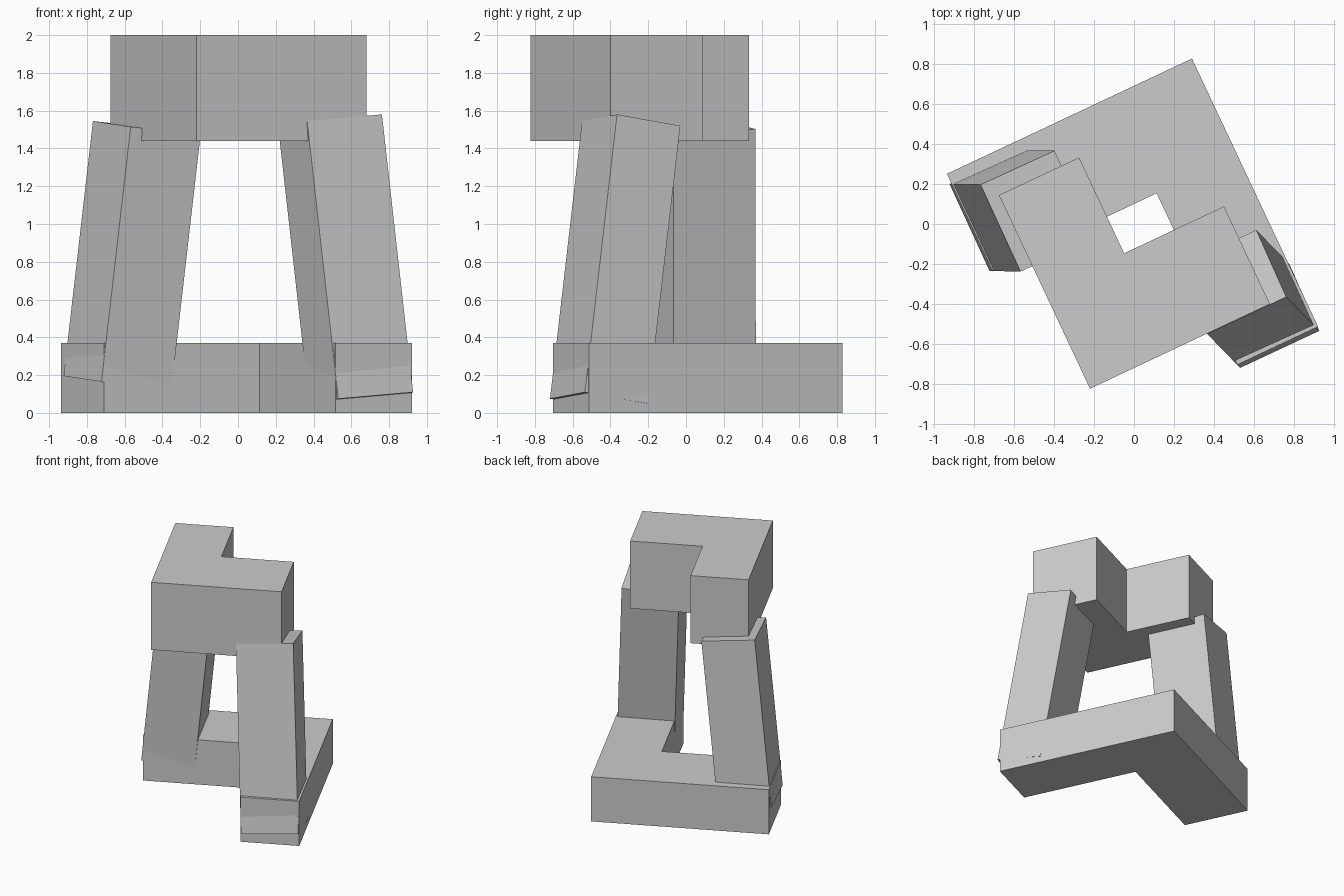
import bpy
import bmesh
from math import radians, cos, sin
from mathutils import Vector

if "Cube" in bpy.data.objects:
    bpy.data.objects.remove(bpy.data.objects["Cube"])

ANGLE = radians(25.2)
U = Vector((cos(ANGLE), sin(ANGLE), 0))    # along the rotated plan
V = Vector((sin(ANGLE), -cos(ANGLE), 0))   # towards the rotated front


def make_object(name, bm):
    bmesh.ops.recalc_face_normals(bm, faces=bm.faces)
    mesh = bpy.data.meshes.new(name)
    bm.to_mesh(mesh)
    bm.free()
    obj = bpy.data.objects.new(name, mesh)
    bpy.context.collection.objects.link(obj)
    return obj


def l_slab(name, corner, a, b, len_a, len_b, width_a, width_b, z0, z1):
    """Extruded L: arm along a (thickness width_a) and arm along b (width_b)."""
    corner = Vector((*corner, z0))
    plan = [(0, 0), (width_b, 0), (len_a, 0), (len_a, width_a),
            (width_b, width_a), (width_b, len_b), (0, len_b), (0, width_a)]
    bm = bmesh.new()
    face = bm.faces.new([bm.verts.new(corner + a * s + b * t) for s, t in plan])
    top = bmesh.ops.extrude_face_region(bm, geom=[face])
    verts = [g for g in top["geom"] if isinstance(g, bmesh.types.BMVert)]
    bmesh.ops.translate(bm, verts=verts, vec=(0, 0, z1 - z0))
    return make_object(name, bm)


def leaning_post(name, corner, across, deep, down):
    """Box spanned by three edge vectors from one top corner."""
    bm = bmesh.new()
    c, e1, e2, e3 = map(Vector, (corner, across, deep, down))
    bmesh.ops.create_cube(bm, size=1)
    for v in bm.verts:
        x, y, z = v.co + Vector((0.5, 0.5, 0.5))
        v.co = c + e1 * x + e2 * y + e3 * z
    return make_object(name, bm)


# L-shaped base and opposed L-shaped top
l_slab("base", (0.29, 0.828), -U, V, 1.355, 1.483, 0.535, 0.447, 0, 0.37)
l_slab("top_block", (-0.22, -0.824), U, -V, 0.995, 1.07, 0.54, 0.443, 1.44, 2.0)

# Two leaning posts joining them
leaning_post("right_post", (0.762, -0.365, 1.58), (-0.396, -0.185, -0.035),
             (-0.15, 0.335, -0.06), (0.165, -0.17, -1.47))
leaning_post("left_post", (-0.768, 0.197, 1.545), (0.37, 0.17, -0.042),
             (0.2, -0.435, -0.03), (-0.155, 0.003, -1.35))
